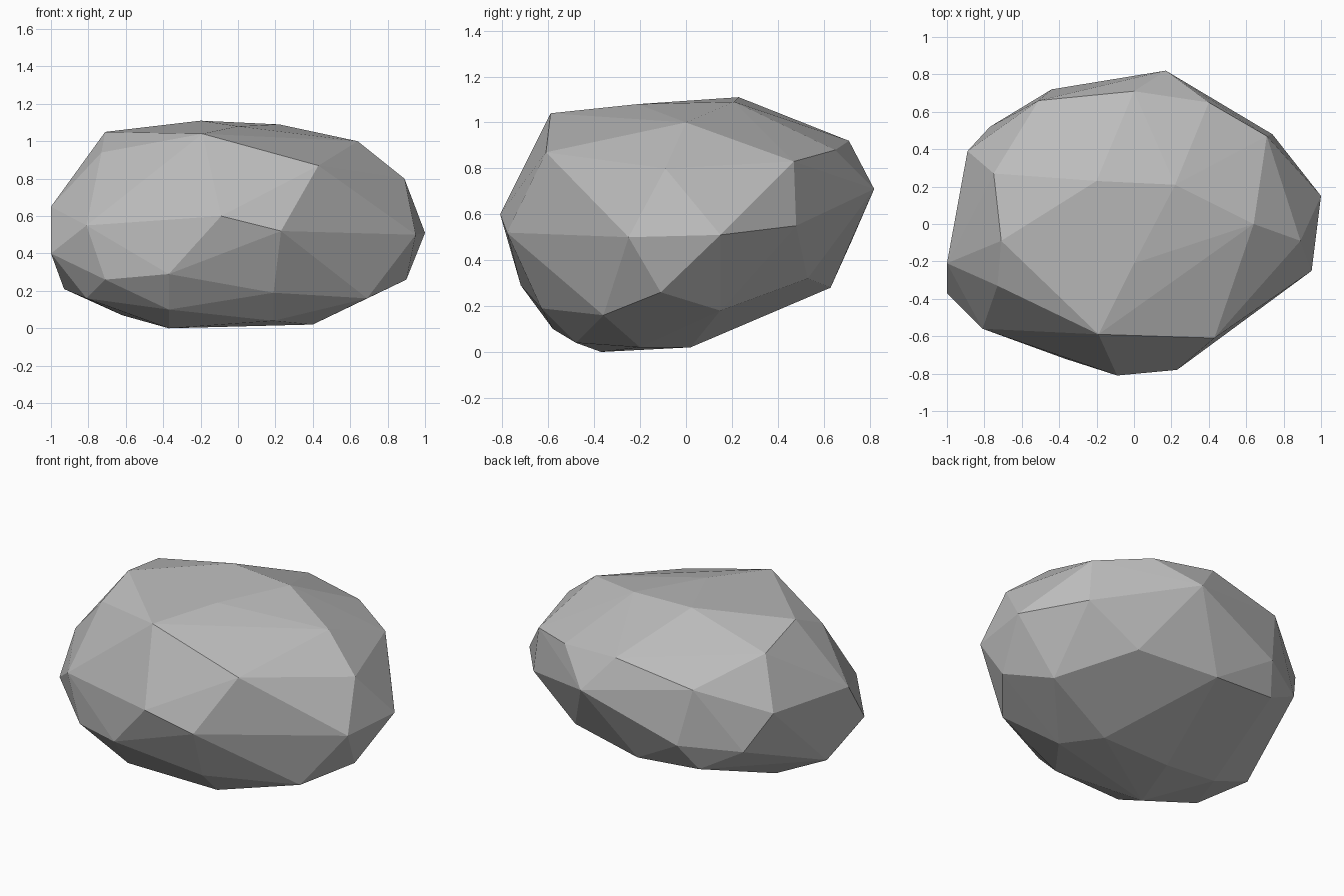
import bpy
import bmesh
from mathutils import Vector

# Remove the default object
default_cube = bpy.data.objects.get("Cube")
if default_cube:
    bpy.data.objects.remove(default_cube, do_unlink=True)


def make_material(name, colour):
    material = bpy.data.materials.new(name)
    material.use_nodes = True
    material.diffuse_color = colour
    shader = next(n for n in material.node_tree.nodes if n.type == "BSDF_PRINCIPLED")
    shader.inputs["Base Color"].default_value = colour
    shader.inputs["Roughness"].default_value = 0.9
    return material


def make_boulder(name, rings, material):
    """Wrap the chipped corners of a boulder, given in hundredths, in flat facets."""
    bm = bmesh.new()
    for ring in rings:
        for corner in ring:
            bm.verts.new(Vector(corner) / 100)
    hull = bmesh.ops.convex_hull(bm, input=bm.verts)
    leftovers = set(hull["geom_interior"]) | set(hull["geom_unused"])
    loose = [item for item in leftovers if isinstance(item, bmesh.types.BMVert)]
    bmesh.ops.delete(bm, geom=loose, context="VERTS")
    bmesh.ops.recalc_face_normals(bm, faces=bm.faces)
    for face in bm.faces:
        face.smooth = False
    mesh = bpy.data.meshes.new(name)
    bm.to_mesh(mesh)
    bm.free()
    mesh.materials.append(material)
    boulder = bpy.data.objects.new(name, mesh)
    bpy.context.scene.collection.objects.link(boulder)
    return boulder


# Corners of the worn top
crown = [
    (-20, 23, 111), (22, 21, 109), (0, -21, 108), (64, 0, 100),
    (-71, -9, 105), (-19, -59, 104), (-73, -33, 94), (-75, 27, 98),
]

# Corners around the upper shoulder
shoulder = [
    (43, -61, 87), (89, -9, 80), (71, 47, 83), (40, 65, 88), (0, 71, 92),
    (-51, 66, 83), (-89, 39, 68), (-100, -21, 65), (17, 82, 71),
]

# Corners around the widest part
belt = [
    (-81, -56, 55), (-9, -81, 60), (23, -78, 52), (95, -25, 50),
    (100, 15, 51), (74, 48, 55), (-44, 72, 48), (-77, 52, 45),
    (-100, -37, 40),
]

# Corners where the sides turn under
underside = [
    (-37, -72, 29), (-71, -58, 26), (19, -63, 19), (90, -11, 26),
    (69, -36, 16), (73, 15, 18), (41, 53, 32), (-10, 63, 28),
    (-52, 61, 31), (-93, -9, 21), (-81, -40, 16),
]

# Corners the boulder rests on
base = [
    (-37, -58, 10), (19, -48, 4), (-37, -37, 0), (40, -20, 2),
    (24, 2, 2), (-24, 1, 2), (-62, -2, 7),
]

stone_grey = make_material("stone grey", (0.5, 0.5, 0.5, 1))
make_boulder("boulder", [crown, shoulder, belt, underside, base], stone_grey)
